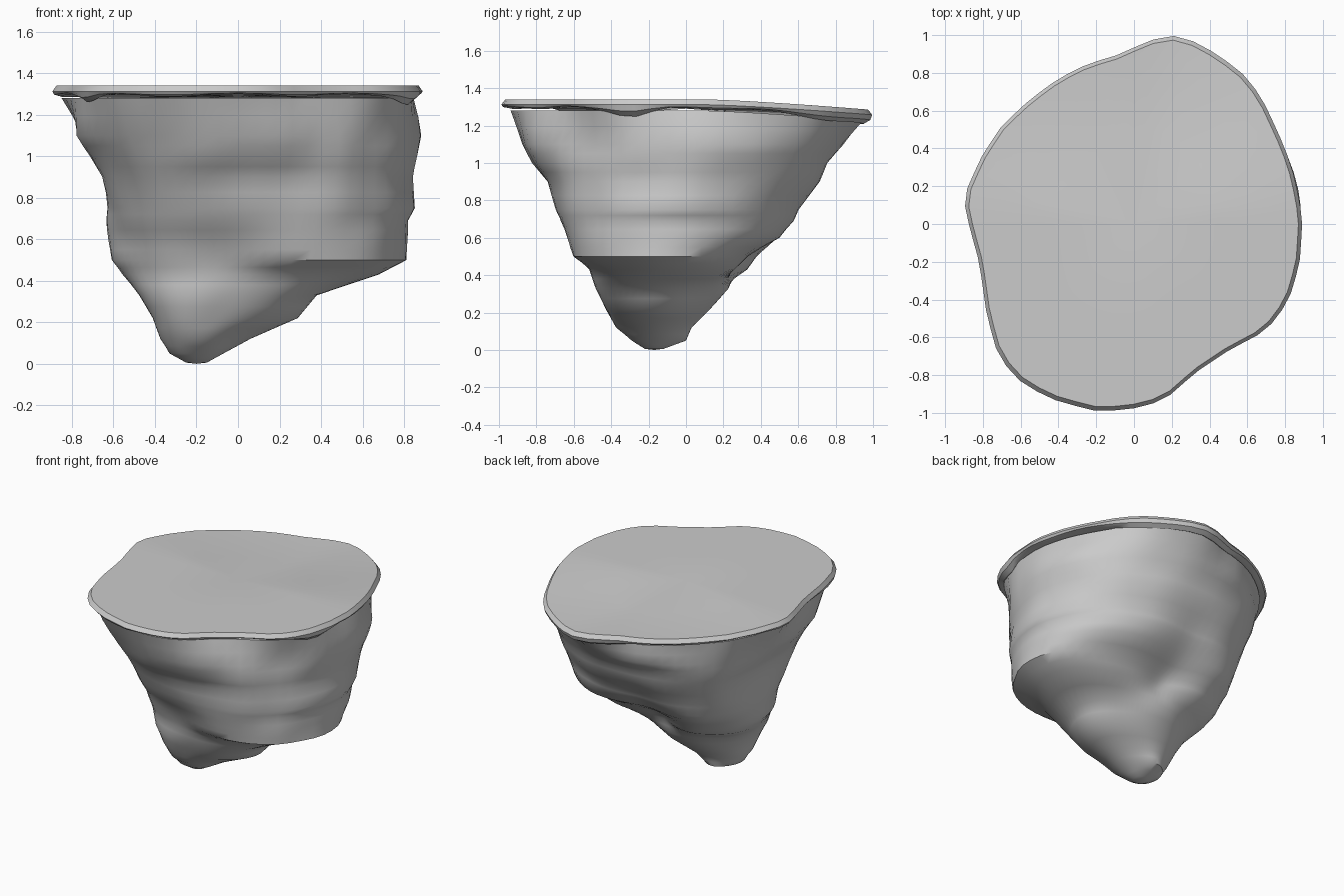
import bpy, bmesh, math
from mathutils import Vector, noise

if "Cube" in bpy.data.objects:
    bpy.data.objects.remove(bpy.data.objects["Cube"])

N = 60
# Plan outline of the island top
OUTLINE = [(.89, 0), (.88, .1), (.85, .25), (.8, .4), (.7, .62), (.62, .75), (.55, .82), (.42, .91),
           (.28, .985), (.18, 1), (.08, .97), (-.1, .89), (-.24, .85), (-.4, .77), (-.55, .66),
           (-.7, .52), (-.8, .37), (-.88, .2), (-.9, .12), (-.87, -.02), (-.82, -.2), (-.78, -.48),
           (-.73, -.66), (-.66, -.78), (-.57, -.86), (-.4, -.94), (-.2, -.99), (-.05, -.985),
           (.08, -.96), (.2, -.9), (.32, -.79), (.5, -.67), (.67, -.58), (.76, -.5), (.84, -.35),
           (.88, -.18)]
# Rock levels: z, centre x, centre y, radii E NE N NW W SW S SE
LEVELS = [(1.10, 0, 0, .88, .88, .84, .80, .76, .88, .87, .82),
          (1.00, 0, 0, .87, .84, .75, .78, .70, .82, .82, .82),
          (.90, 0, 0, .85, .80, .71, .74, .65, .76, .74, .80),
          (.75, 0, 0, .845, .72, .59, .68, .63, .68, .69, .80),
          (.69, 0, 0, .81, .70, .56, .66, .63, .65, .66, .79),
          (.60, 0, 0, .81, .65, .46, .62, .62, .60, .60, .78),
          (.50, 0, 0, .80, .46, .30, .50, .61, .57, .55, .76),
          (.43, 0, 0, .68, .36, .25, .44, .56, .55, .51, .60),
          (.33, -.05, -.12, .43, .35, .35, .37, .43, .42, .36, .42),
          (.22, -.10, -.15, .39, .30, .28, .30, .31, .32, .28, .33),
          (.12, -.17, -.17, .23, .20, .20, .20, .20, .20, .20, .20),
          (.05, -.20, -.17, .13, .14, .17, .14, .13, .13, .12, .13)]


def outline_radius(a):
    """Distance from the origin to the outline along angle a."""
    d = Vector((math.cos(a), math.sin(a)))
    for i, p in enumerate(OUTLINE):
        p, q = Vector(p), Vector(OUTLINE[(i + 1) % len(OUTLINE)])
        e = q - p
        den = d.x * e.y - d.y * e.x
        if abs(den) < 1e-9:
            continue
        t = (p.x * e.y - p.y * e.x) / den
        s = (p.x * d.y - p.y * d.x) / den
        if t > 0 and -1e-6 <= s <= 1 + 1e-6:
            return t


def level_radius(r, a):
    """Smooth closed curve through eight radii."""
    u = a / (math.pi / 4)
    i, t = int(u), u - int(u)
    p0, p1, p2, p3 = (r[(i + k) % 8] for k in (-1, 0, 1, 2))
    return p1 + .5 * t * (p2 - p0 + t * (2 * p0 - 5 * p1 + 4 * p2 - p3 + t * (3 * (p1 - p2) + p3 - p0)))


def loft(name, rings, start, end, angle):
    """Skin a stack of rings (bottom to top) and close both ends with fans."""
    bm = bmesh.new()
    rows = [[bm.verts.new(p) for p in ring] for ring in rings]
    for a, b in zip(rows, rows[1:]):
        for i in range(N):
            j = (i + 1) % N
            bm.faces.new((a[i], a[j], b[j], b[i]))
    for row, tip in ((rows[0], start), (rows[-1], end)):
        c = bm.verts.new(tip)
        for i in range(N):
            bm.faces.new((c, row[i], row[(i + 1) % N]))
    bmesh.ops.recalc_face_normals(bm, faces=bm.faces)
    me = bpy.data.meshes.new(name)
    bm.to_mesh(me)
    bm.free()
    ob = bpy.data.objects.new(name, me)
    bpy.context.collection.objects.link(ob)
    bpy.ops.object.select_all(action='DESELECT')
    ob.select_set(True)
    bpy.context.view_layer.objects.active = ob
    bpy.ops.object.shade_smooth_by_angle(angle=math.radians(angle))


ANG = [2 * math.pi * i / N for i in range(N)]
RAD = [outline_radius(a) for a in ANG]


def top_z(y):
    return 1.34 - .055 * max(0, (y - .1) / .9) ** 1.3


def drip(a):
    """How far the slab's lower lip hangs down at angle a."""
    h = .008 * math.sin(9 * a)
    for deg, amp, w in ((-19, .05, 9), (219, .035, 8), (72, .035, 28)):
        d = (math.degrees(a) - deg + 180) % 360 - 180
        h += amp * math.exp(-(d / w) ** 2)
    return h


def slab_ring(scale, drop, drip_share=0):
    return [(r * scale * math.cos(a), r * scale * math.sin(a),
             top_z(r * math.sin(a)) - drop - drip_share * drip(a)) for a, r in zip(ANG, RAD)]


# Grass slab with a bevelled rim and hanging lip
loft("grass_slab", [slab_ring(.93, .045, .5), slab_ring(.955, .045, 1), slab_ring(.99, .04, .5),
                    slab_ring(1, .028), slab_ring(.978, 0), slab_ring(.5, 0)],
     (0, 0, 1.29), (0, 0, 1.34), 30)

# Rock body hanging below the slab
rings = []
for z, cx, cy, *r in LEVELS[::-1]:
    rings.append([Vector((cx + level_radius(r, a) * math.cos(a),
                          cy + level_radius(r, a) * math.sin(a), z)) for a in ANG])
rings.insert(0, [Vector((-.2 + .05 * math.cos(a), -.17 + .05 * math.sin(a), .006)) for a in ANG])
rings.append([Vector((r * .95 * math.cos(a), r * .95 * math.sin(a), top_z(r * math.sin(a)) - .06))
              for a, r in zip(ANG, RAD)])
rows = []
for lo, hi in zip(rings, rings[1:]):
    rows += [lo, [p.lerp(q, .5) for p, q in zip(lo, hi)]]
rows.append(rings[-1])
# Slight uneven weathering
for row in rows[4:-1]:
    for p in row:
        k = 1 + .025 * noise.noise(p * Vector((1, 1, 1)).length * 2.2)
        p.x *= k
        p.y *= k
loft("rock_body", rows, (-.2, -.17, 0), (0, 0, 1.28), 40)
